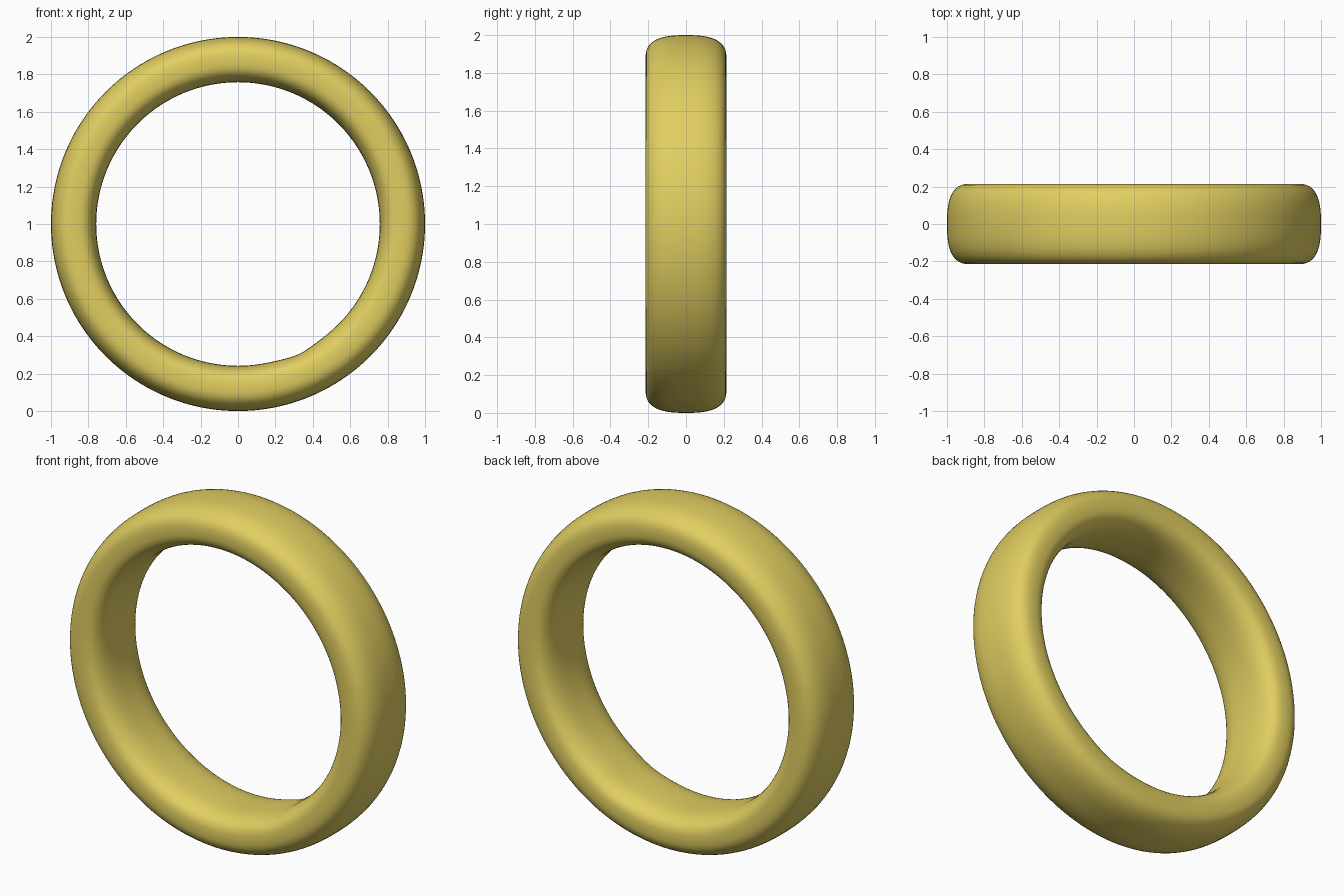
import bpy, bmesh
from math import sin, cos, pi, radians, exp, copysign

if "Cube" in bpy.data.objects:
    bpy.data.objects.remove(bpy.data.objects["Cube"])

SEG, PTS = 160, 48
R_MID, HALF_T, HALF_W = 0.879, 0.121, 0.214


def spow(v, p):
    return copysign(abs(v) ** p, v)


# Rounded-rectangle section swept around the y axis
bm = bmesh.new()
rings = []
for i in range(SEG):
    a = 2 * pi * i / SEG
    # slight flat spot on the inside, lower right
    d = (a - radians(295)) / radians(7)
    bump = 0.010 * exp(-d * d)
    ring = []
    for j in range(PTS):
        t = 2 * pi * j / PTS
        p = 2 / 2.65 if cos(t) > 0 else 2 / 2.9
        r = R_MID + HALF_T * spow(cos(t), p)
        r += bump * max(0, -cos(t))
        y = HALF_W * spow(sin(t), p)
        ring.append(bm.verts.new((r * cos(a), y, 1 + r * sin(a))))
    rings.append(ring)
for i in range(SEG):
    A, B = rings[i], rings[(i + 1) % SEG]
    for j in range(PTS):
        k = (j + 1) % PTS
        bm.faces.new((A[j], A[k], B[k], B[j])).smooth = True
bmesh.ops.recalc_face_normals(bm, faces=bm.faces)

mesh = bpy.data.meshes.new("ring_band")
bm.to_mesh(mesh)
bm.free()
band = bpy.data.objects.new("ring_band", mesh)
bpy.context.collection.objects.link(band)

# Yellow-gold colour
mat = bpy.data.materials.new("gold")
mat.diffuse_color = (0.75, 0.62, 0.12, 1)
mat.use_nodes = True
mat.node_tree.nodes["Principled BSDF"].inputs["Base Color"].default_value = mat.diffuse_color
mesh.materials.append(mat)
